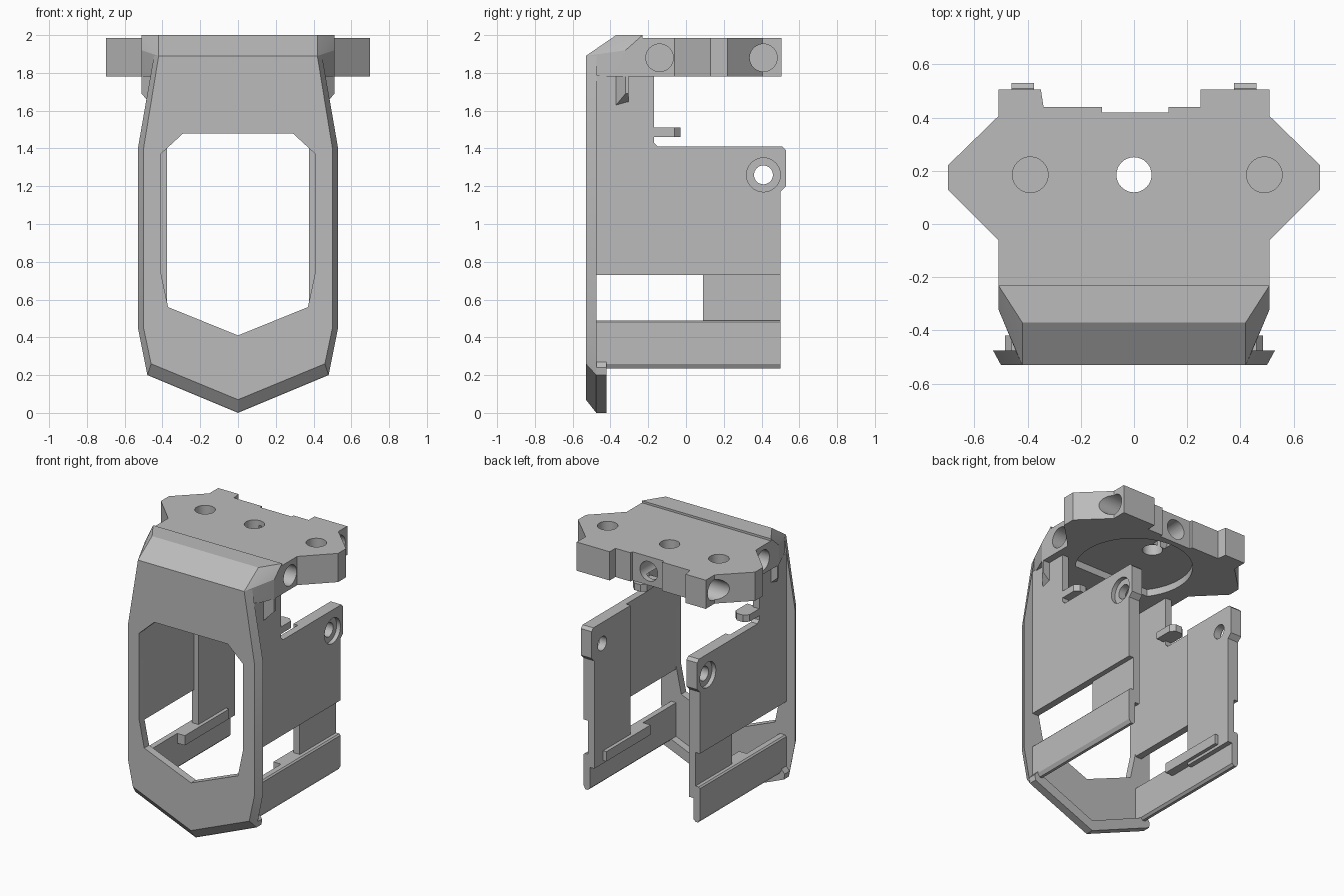
import bpy, bmesh, math
from mathutils import Matrix, Vector

cube = bpy.data.objects.get("Cube")
if cube:
    bpy.data.objects.remove(cube, do_unlink=True)

grey = bpy.data.materials.new("plain grey")
grey.use_nodes = True
grey.diffuse_color = (0.5, 0.5, 0.5, 1)
grey.node_tree.nodes["Principled BSDF"].inputs["Base Color"].default_value = (0.5, 0.5, 0.5, 1)


def finish(name, bm):
    bmesh.ops.recalc_face_normals(bm, faces=bm.faces)
    mesh = bpy.data.meshes.new(name)
    bm.to_mesh(mesh)
    bm.free()
    mesh.materials.append(grey)
    ob = bpy.data.objects.new(name, mesh)
    bpy.context.collection.objects.link(ob)
    return ob


def loft(name, first, second):
    """Solid between two matching loops of 3D points."""
    bm = bmesh.new()
    a = [bm.verts.new(p) for p in first]
    b = [bm.verts.new(p) for p in second]
    bm.faces.new(a)
    bm.faces.new(b)
    for i in range(len(a)):
        j = (i + 1) % len(a)
        bm.faces.new((a[i], a[j], b[j], b[i]))
    return finish(name, bm)


def prism(name, pts, axis, lo, hi):
    """Extrude a 2D outline along an axis (the other two axes in order)."""
    def place(p, h):
        v = list(p)
        v.insert("xyz".index(axis), h)
        return v
    return loft(name, [place(p, lo) for p in pts], [place(p, hi) for p in pts])


def box(name, lo, hi):
    pts = [(lo[0], lo[1]), (hi[0], lo[1]), (hi[0], hi[1]), (lo[0], hi[1])]
    return prism(name, pts, "z", lo[2], hi[2])


def rod(axis, centre, r, length, sides=32):
    bm = bmesh.new()
    bmesh.ops.create_cone(bm, cap_ends=True, segments=sides, radius1=r, radius2=r, depth=length)
    turn = {"x": Matrix.Rotation(math.pi / 2, 4, "Y"),
            "y": Matrix.Rotation(math.pi / 2, 4, "X"), "z": Matrix()}[axis]
    bm.transform(Matrix.Translation(Vector(centre)) @ turn)
    return finish("cutter", bm)


def cut(ob, cutters):
    """Subtract the cutters, then remove them."""
    for c in cutters:
        m = ob.modifiers.new("cut", "BOOLEAN")
        m.operation, m.solver, m.object = "DIFFERENCE", "EXACT", c
        c.hide_render = True
        bpy.context.view_layer.update()
        done = bpy.data.meshes.new_from_object(ob.evaluated_get(bpy.context.evaluated_depsgraph_get()))
        ob.modifiers.clear()
        ob.data = done
        bpy.data.objects.remove(c, do_unlink=True)


def mirrored(half):
    """Close a half outline whose first point lies on the centre line."""
    return half + [(-x, z) for x, z in reversed(half) if x > 0]


# Front shield with bevelled rim and large window
face = mirrored([(0, .07), (.46, .26), (.50, .45), (.50, 1.4), (.42, 1.89)])
rim = mirrored([(0, 0), (.48, .2), (.53, .45), (.53, 1.4), (.445, 1.89)])
shield = loft("front_shield", [(x, -.53, z) for x, z in face], [(x, -.475, z) for x, z in rim])
window = mirrored([(0, .41), (.37, .56), (.41, .75), (.41, 1.37), (.29, 1.48)])
cut(shield, [prism("cutter", window, "y", -.6, -.4)])

# Lip behind the pointed chin
chin = [(-.48, .2), (0, 0), (.48, .2), (.485, .24), (.46, .27), (0, .075), (-.46, .27), (-.485, .24)]
prism("chin_lip", chin, "y", -.477, -.42)

# Sloped hood joining shield and top plate
corners = [(.51, -.23, 2), (.42, -.37, 2), (.42, -.53, 1.89), (.445, -.475, 1.87),
           (.46, -.37, 1.92), (.51, -.32, 1.92)]
corners += [(x, y, 1.78) for x, y in [(.51, -.23), (.51, -.32), (.46, -.37), (.445, -.475)]]
bm = bmesh.new()
for s in (1, -1):
    for x, y, z in corners:
        bm.verts.new((s * x, y, z))
bmesh.ops.convex_hull(bm, input=bm.verts)
bmesh.ops.dissolve_limit(bm, angle_limit=.01, verts=bm.verts, edges=bm.edges)
finish("hood", bm)

# Top mounting plate with wings and rear lugs
outline = [(.51, -.23), (.51, -.06), (.70, .13), (.70, .22), (.51, .405), (.51, .505), (.25, .505),
           (.25, .44), (.13, .44), (.13, .42), (-.12, .42), (-.12, .44), (-.34, .44), (-.35, .505),
           (-.51, .505), (-.51, .405), (-.70, .22), (-.70, .13), (-.51, -.06), (-.51, -.23)]
plate = prism("top_plate", outline, "z", 1.78, 1.985)
holes = [rod("z", (0, .185, 1.9), .066, .5),
         rod("z", (-.39, .185, 1.95), .067, .2),
         rod("z", (.49, .185, 1.95), .067, .2),
         rod("y", (0, .4, 1.88), .07, .3),
         rod("z", (0, 0, 1.78), .38, .1, 64)]
for s in (1, -1):
    holes.append(rod("x", (s * .55, -.14, 1.88), .073, .3))
    holes.append(rod("x", (s * .55, .41, 1.88), .073, .3))
cut(plate, holes)

# Side walls, built for both sides
panel = [(-.48, .73), (.50, .73), (.50, 1.17), (.53, 1.2), (.53, 1.39), (.51, 1.41),
         (-.15, 1.41), (-.17, 1.43), (-.17, 1.79), (-.48, 1.79)]
rail = [(-.48, .235), (.50, .235), (.50, .49), (-.48, .49)]
for s, side in ((1, "left"), (-1, "right")):
    def across(name, pts, a, b):
        return prism(side + "_" + name, pts, "x", s * a, s * b)

    def bolt_hole():
        return [rod("x", (s * .41, .41, 1.26), .05, .3),
                rod("x", (s * .49, .41, 1.26), .09, .12)]

    wall = across("wall", panel, .41, .46)
    cut(wall, bolt_hole())
    back = across("rear_panel", [(.09, .40), (.50, .40), (.50, 1.17), (.53, 1.2), (.53, 1.39),
                                 (.51, 1.41), (.09, 1.41)], .375, .425)
    cut(back, bolt_hole())

    # Lower rail with rounded bottom edge, and inner ledge
    section = [(.41, .25), (.425, .235), (.445, .235), (.46, .26), (.46, .48), (.45, .49), (.41, .49)]
    prism(side + "_lower_rail", [(s * x, z) for x, z in section], "y", -.48, .50)
    across("inner_ledge", [(-.1, .42), (.4, .42), (.4, .49), (-.1, .49)], .35, .412)

    # Cable clip tab behind the column
    tab = [(.35, -.19), (.46, -.19), (.46, -.06), (.43, -.03), (.38, -.03), (.35, -.06)]
    prism(side + "_clip_tab", [(s * x, y) for x, y in tab], "z", 1.46, 1.51)

    # Cheek hanging from the hood, sloped at its foot
    top = [(.44, -.37), (.46, -.37), (.51, -.32), (.51, -.305), (.44, -.305)]
    loft(side + "_cheek", [(s * x, y, 1.85) for x, y in top],
         [(s * x, y, 1.63 + max(0, x - .46) * 1.2) for x, y in top])

# Smooth the bores while keeping edges sharp
for ob in bpy.context.scene.objects:
    ob.select_set(ob.type == "MESH")
    if ob.type == "MESH":
        bpy.context.view_layer.objects.active = ob
bpy.ops.object.shade_smooth_by_angle(angle=math.radians(20))
